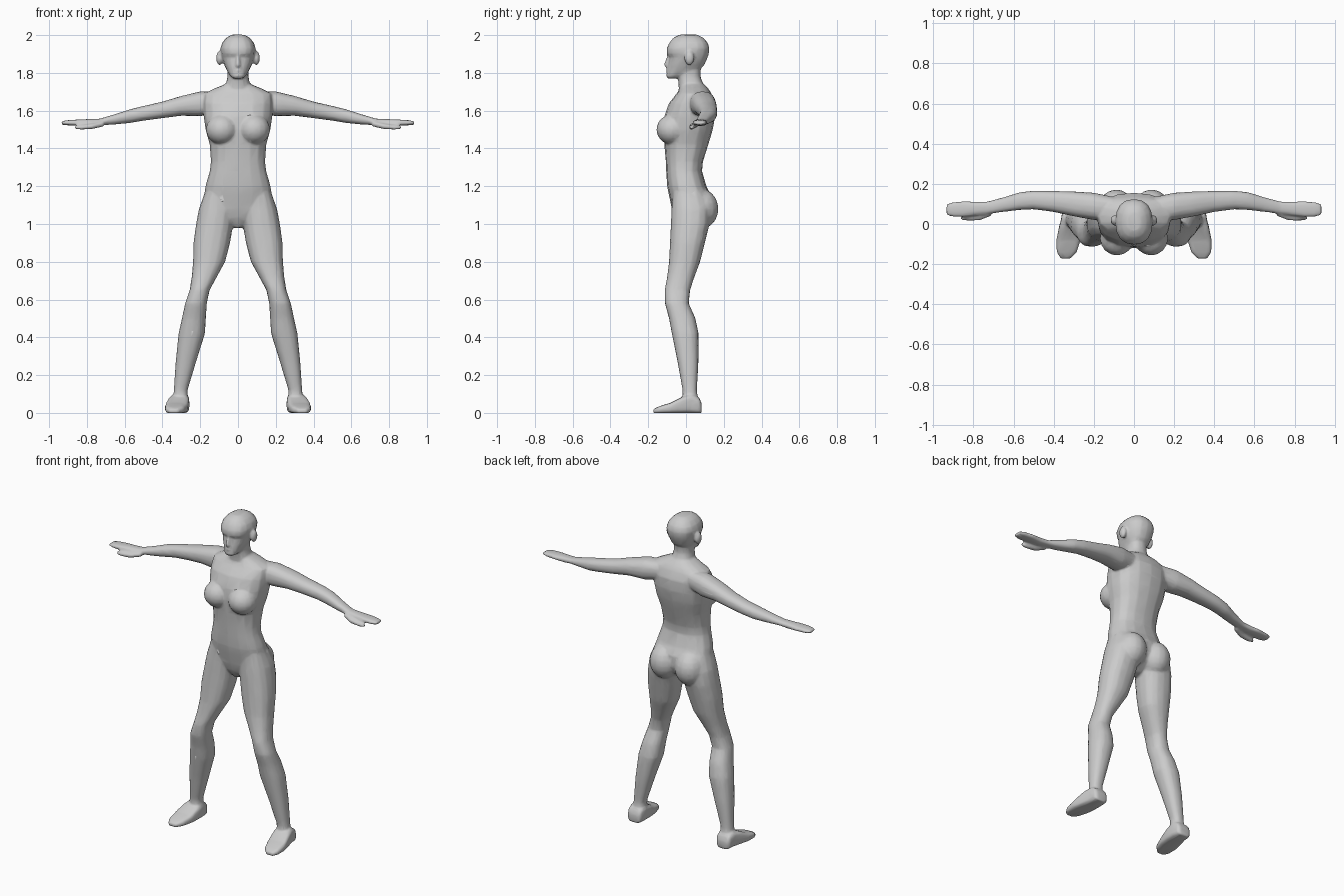
import bpy, bmesh, math
from mathutils import Matrix

bm = bmesh.new()
SIDES = 16


def loft(axis, rings, mirror=False, power=0.85):
    """Closed skin over rings (position, u0, u1, v0, v1) along axis 'x', 'y' or 'z'."""
    for s in ((1, -1) if mirror else (1,)):
        loops = []
        for p, u0, u1, v0, v1 in rings:
            loop = []
            for i in range(SIDES):
                a = 2 * math.pi * i / SIDES
                c, d = math.cos(a), math.sin(a)
                u = (u0 + u1) / 2 + (u1 - u0) / 2 * math.copysign(abs(c) ** power, c)
                v = (v0 + v1) / 2 + (v1 - v0) / 2 * math.copysign(abs(d) ** power, d)
                x, y, z = {'x': (p, u, v), 'y': (u, p, v), 'z': (u, v, p)}[axis]
                loop.append(bm.verts.new((s * x, y, z)))
            loops.append(loop)
        faces = [bm.faces.new((a[i], a[(i + 1) % SIDES], b[(i + 1) % SIDES], b[i]))
                 for a, b in zip(loops, loops[1:]) for i in range(SIDES)]
        faces += [bm.faces.new(loops[0]), bm.faces.new(loops[-1])]
        bmesh.ops.recalc_face_normals(bm, faces=faces)


def column(rings, power=0.85):
    """Centred vertical loft from (z, half width, front, back)."""
    loft('z', [(z, -w, w, f, b) for z, w, f, b in rings], power=power)


def ball(center, radii, mirror=True):
    for s in ((1, -1) if mirror else (1,)):
        m = Matrix.Translation((s * center[0], center[1], center[2])) @ Matrix.Diagonal((*radii, 1))
        bmesh.ops.create_uvsphere(bm, u_segments=16, v_segments=10, radius=1, matrix=m)


# torso
column([(0.98, .025, -.03, .04), (1.03, .09, -.06, .11), (1.08, .16, -.075, .135),
        (1.15, .18, -.09, .135), (1.20, .173, -.10, .108), (1.28, .15, -.105, .085),
        (1.33, .144, -.107, .09), (1.42, .15, -.115, .118), (1.50, .172, -.12, .142),
        (1.57, .182, -.115, .155), (1.64, .185, -.09, .155), (1.69, .18, -.05, .135),
        (1.715, .13, -.035, .12), (1.74, .07, -.03, .095)])
# bust and buttocks
ball((.085, -.072, 1.50), (.085, .085, .08))
ball((.088, .08, 1.08), (.09, .092, .105))

# legs
loft('z', [(1.17, .03, .175, -.07, .10), (1.08, .015, .207, -.077, .13),
           (1.00, .025, .222, -.08, .125), (.90, .042, .236, -.085, .10),
           (.80, .068, .238, -.09, .075), (.72, .112, .245, -.10, .045),
           (.65, .15, .256, -.113, .022), (.58, .165, .28, -.112, .015),
           (.50, .17, .297, -.09, .05), (.42, .175, .315, -.075, .067),
           (.27, .222, .33, -.045, .066), (.12, .267, .34, -.018, .058),
           (.05, .265, .345, -.02, .066), (.01, .268, .345, -.02, .066)], mirror=True)
# feet
loft('y', [(-.173, .315, .365, -.002, .02), (-.14, .285, .385, -.002, .036),
           (-.08, .265, .387, -.002, .054), (-.02, .257, .375, -.002, .085),
           (.03, .257, .362, -.002, .10), (.07, .262, .357, -.002, .08),
           (.083, .275, .345, -.002, .05)], mirror=True, power=0.5)

# arms with flat mitten hands
loft('x', [(.08, .03, .13, 1.60, 1.70), (.20, .02, .156, 1.57, 1.702),
           (.30, .038, .162, 1.573, 1.678), (.40, .06, .165, 1.56, 1.648),
           (.50, .073, .166, 1.547, 1.625), (.57, .07, .158, 1.535, 1.608),
           (.65, .06, .133, 1.527, 1.582), (.73, .05, .112, 1.523, 1.558),
           (.78, .043, .112, 1.518, 1.556), (.85, .034, .114, 1.521, 1.553),
           (.90, .034, .11, 1.522, 1.55), (.934, .045, .10, 1.526, 1.544)], mirror=True)
# thumbs
loft('x', [(.71, .04, .075, 1.517, 1.545), (.77, .018, .052, 1.503, 1.532),
           (.83, .016, .042, 1.499, 1.523), (.865, .022, .038, 1.503, 1.519)], mirror=True)

# neck
column([(1.67, .09, -.03, .12), (1.73, .066, -.04, .095),
        (1.78, .056, -.042, .077), (1.85, .055, -.045, .08)])
# head, with the eye line set back under the brow
column([(1.771, .028, -.098, -.045), (1.785, .042, -.105, .00), (1.805, .055, -.10, .06),
        (1.84, .072, -.097, .097), (1.875, .084, -.09, .112), (1.885, .086, -.09, .116),
        (1.90, .09, -.103, .121), (1.93, .094, -.102, .125), (1.96, .084, -.088, .115),
        (1.985, .063, -.068, .093), (2.002, .035, -.035, .06)])
# nose and lips
loft('z', [(1.89, -.007, .007, -.10, -.06), (1.845, -.013, .013, -.118, -.06),
           (1.832, -.014, .014, -.112, -.06)])
ball((0, -.092, 1.812), (.024, .014, .009), mirror=False)
# ears
ball((.098, .018, 1.878), (.018, .026, .038))

mesh = bpy.data.meshes.new("body")
bm.to_mesh(mesh)
bm.free()
body = bpy.data.objects.new("body", mesh)
bpy.context.collection.objects.link(body)

# fuse the parts into one skin, relax the joins, then thin to a light mesh
fuse = body.modifiers.new("fuse", 'REMESH')
fuse.mode = 'VOXEL'
fuse.voxel_size = 0.007
fuse.use_smooth_shade = True
relax = body.modifiers.new("relax", 'SMOOTH')
relax.factor = 0.5
relax.iterations = 5
thin = body.modifiers.new("thin", 'DECIMATE')
thin.ratio = 0.12
